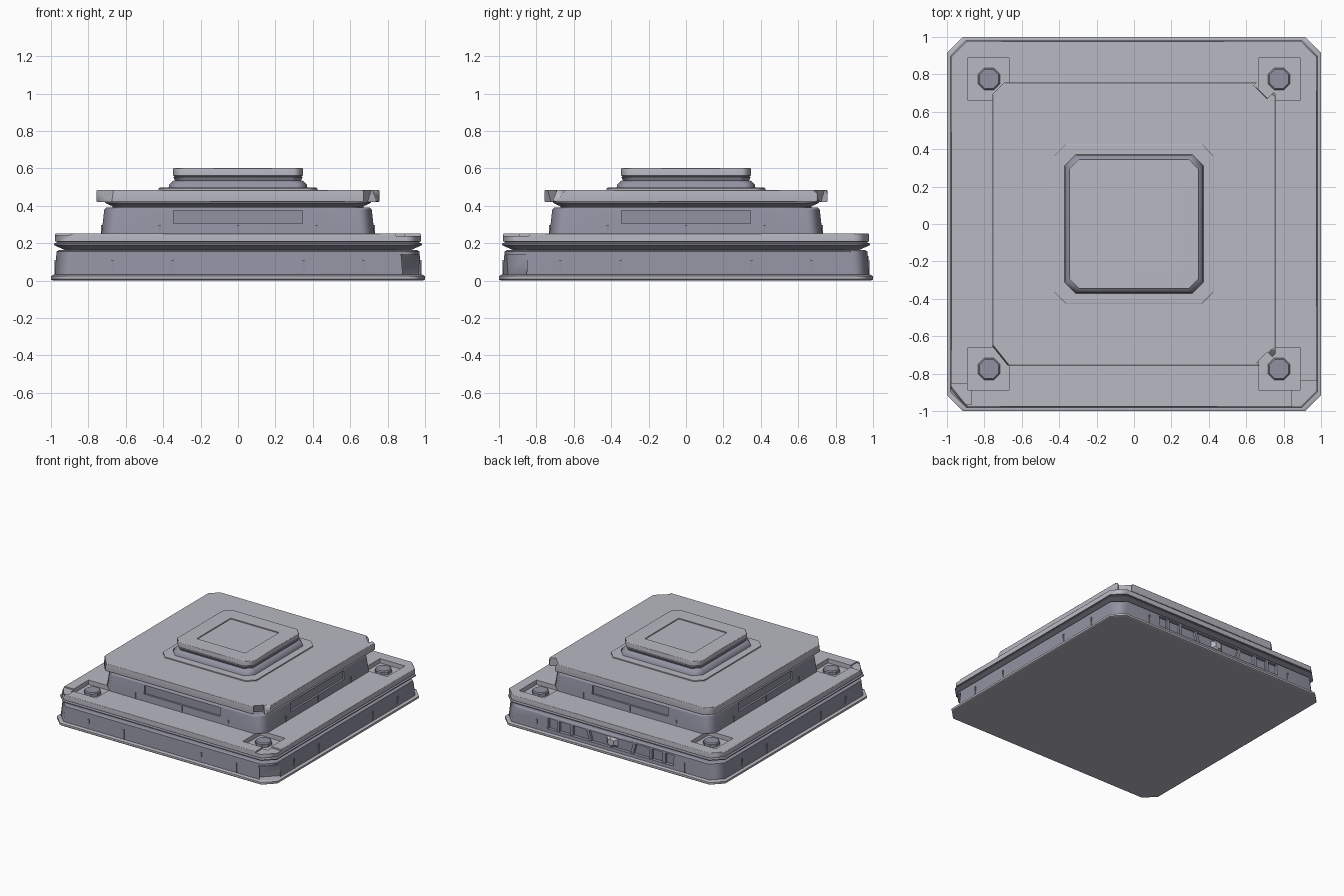
import bpy, bmesh, math
from mathutils import Vector, Matrix

if "Cube" in bpy.data.objects:
    bpy.data.objects.remove(bpy.data.objects["Cube"])


def material(name, rgb):
    m = bpy.data.materials.new(name)
    m.diffuse_color = (*rgb, 1)
    m.use_nodes = True
    m.node_tree.nodes["Principled BSDF"].inputs["Base Color"].default_value = m.diffuse_color
    return m


LIGHT = material("light_stone", (.48, .48, .54))
DARK = material("dark_stone", (.29, .29, .365))


def finish(bm, name, mat):
    bmesh.ops.recalc_face_normals(bm, faces=bm.faces[:])
    me = bpy.data.meshes.new(name)
    bm.to_mesh(me)
    bm.free()
    me.materials.append(mat)
    ob = bpy.data.objects.new(name, me)
    bpy.context.collection.objects.link(ob)
    return ob


def loft(name, mat, rings, chips=()):
    """Stack of cut-corner squares (half width, z, corner cut), broken by chip planes."""
    bm = bmesh.new()
    loops = []
    for h, z, c in rings:
        k = h - c
        pts = [(h, -k), (h, k), (k, h), (-k, h), (-h, k), (-h, -k), (-k, -h), (k, -h)]
        loops.append([bm.verts.new((x, y, z)) for x, y in pts])
    for a, b in zip(loops, loops[1:]):
        for i in range(8):
            j = (i + 1) % 8
            bm.faces.new((a[i], a[j], b[j], b[i]))
    bm.faces.new(loops[0][::-1])
    bm.faces.new(loops[-1])
    for point, normal in chips:
        geom = bm.verts[:] + bm.edges[:] + bm.faces[:]
        bmesh.ops.bisect_plane(bm, geom=geom, plane_co=point, plane_no=Vector(normal).normalized(),
                               clear_outer=True, dist=1e-5)
        bmesh.ops.holes_fill(bm, edges=[e for e in bm.edges if e.is_boundary], sides=0)
    return finish(bm, name, mat)


def box(name, centre, size, turn=0.0, tilt=0.0, mat=DARK):
    bm = bmesh.new()
    m = (Matrix.Rotation(turn, 4, 'Z') @ Matrix.Translation(centre)
         @ Matrix.Rotation(tilt, 4, 'Y') @ Matrix.Diagonal((*size, 1)))
    bmesh.ops.create_cube(bm, size=1, matrix=m)
    return finish(bm, name, mat)


def cut(ob, cutter):
    cutter.hide_render = True
    cutter.data.materials[0] = ob.data.materials[0]
    mod = ob.modifiers.new("cut", 'BOOLEAN')
    mod.operation, mod.solver, mod.object = 'DIFFERENCE', 'EXACT', cutter
    bpy.context.view_layer.objects.active = ob
    bpy.ops.object.modifier_apply(modifier=mod.name)
    bpy.data.objects.remove(cutter)


SIDES = [i * math.pi / 2 for i in range(4)]
CORNERS = [(sx, sy) for sx in (-1, 1) for sy in (-1, 1)]
Q = math.pi / 4

# Bottom tier
loft("foot_rim", LIGHT, [(.99, 0, .085), (1, .008, .085), (1, .024, .085), (.985, .032, .085)])
lower = loft("lower_wall", DARK, [(.98, .03, .085), (.97, .155, .085), (.955, .165, .085)],
             [((.935, .935, .1), (.8, 1, .5)), ((-.945, .945, .13), (-.6, .7, .7))])
loft("lower_moulding", DARK, [(.9, .155, .075), (.94, .17, .08), (.983, .19, .085), (.983, .198, .085),
                              (.955, .212, .08)])
slab = loft("lower_slab", LIGHT, [(.955, .205, .08), (.978, .21, .085), (.978, .248, .085), (.974, .252, .085)],
            [((-.925, -.935, .24), (-1, -.8, .35)), ((.945, .945, .245), (1, .8, .6))])

# Breakage at the corners
cut(lower, box("notch", (1.345, .01, .08), (.13, .16, .11), -Q, .1))
cut(slab, box("notch", (.945, -.94, .265), (.2, .2, .05)))
cut(slab, box("notch", (-.93, -.91, .262), (.12, .11, .04)))

# Sunken wells with octagonal bolts
for sx, sy in CORNERS:
    cut(slab, box("well", (.778 * sx, .775 * sy, .256), (.226, .226, .08)))
    bm = bmesh.new()
    for r1, r2, z, d in ((.064, .064, .225, .03), (.064, .056, .244, .008)):
        m = Matrix.Translation((.775 * sx, .775 * sy, z)) @ Matrix.Rotation(math.pi / 8, 4, 'Z')
        bmesh.ops.create_cone(bm, cap_ends=True, segments=8, radius1=r1, radius2=r2, depth=d, matrix=m)
    finish(bm, "corner_bolt", DARK)

# Recessed service bay on the back with ribs and a faceted boss
cut(lower, box("bay", (0, .98, .1), (1.14, .06, .085)))
for s in (-1, 1):
    for x, tilt in ((.2, .3), (.36, 0), (.48, 0)):
        box("bay_rib", (x * s, .957, .1), (.025, .025, .085), tilt=tilt * s)
bm = bmesh.new()
bmesh.ops.create_cone(bm, cap_ends=True, segments=6, radius1=.062, radius2=.03, depth=.03,
                      matrix=Matrix.Translation((0, .962, .1)) @ Matrix.Rotation(-math.pi / 2, 4, 'X'))
finish(bm, "bay_boss", LIGHT)

# Middle tier
middle = loft("middle_wall", DARK, [(.73, .25, .075), (.715, .38, .075), (.705, .392, .075)],
              [((.695, .695, .32), (1, .8, .3))])
loft("middle_moulding", DARK, [(.67, .385, .07), (.67, .397, .07), (.71, .416, .07), (.71, .43, .07)])
mid_slab = loft("middle_slab", LIGHT,
                [(.752, .42, .065), (.757, .425, .065), (.757, .48, .065), (.753, .484, .065)],
                [((.72, .72, .46), (.6, 1, .7)), ((.715, -.715, .46), (1, -.8, .7)),
                 ((-.715, -.7, .46), (-1, -.8, .15))])
cut(mid_slab, box("notch", (1.02, .02, .47), (.09, .1, .16), Q, .4))
cut(mid_slab, box("notch", (1.03, -.02, .47), (.09, .08, .16), -Q, .4))

# Recessed long panel on each middle wall
for a in SIDES:
    cut(middle, box("panel", (0, -.737, .34), (.69, .06, .068), a))

# Small upright fins along the walls
for a in SIDES:
    for x in (-.67, -.35, .35, .67):
        if a == math.pi and abs(x) < .5:
            continue
        box("lower_fin", (x, -.974, .07), (.01, .016, .08), a)
    for x in (-.42, 0, .42):
        box("middle_fin", (x, -.726, .27), (.01, .014, .055), a)

# Top pedestal
loft("pedestal_plate", LIGHT, [(.425, .475, .06), (.425, .493, .06), (.42, .497, .06)])
loft("pedestal_skirt", DARK, [(.372, .49, .06), (.368, .515, .06), (.35, .533, .06), (.335, .537, .06)])
loft("pedestal_neck", DARK, [(.335, .53, .055), (.345, .553, .055), (.33, .562, .055)])
cap = loft("pedestal_cap", LIGHT, [(.342, .558, .055), (.348, .563, .055), (.348, .597, .055), (.344, .602, .055)])
cut(cap, box("cap_recess", (0, 0, .612), (.44, .44, .036)))

# Soft shading over the cut corners, broad faces kept flat
for ob in bpy.data.objects:
    bpy.ops.object.select_all(action='DESELECT')
    if ob.name.startswith(("corner", "bay", "lower_fin", "middle_fin")):
        continue
    ob.select_set(True)
    bpy.context.view_layer.objects.active = ob
    bpy.ops.object.shade_smooth_by_angle(angle=math.radians(47))
    ob.modifiers.new("flat_faces", 'WEIGHTED_NORMAL').keep_sharp = True
